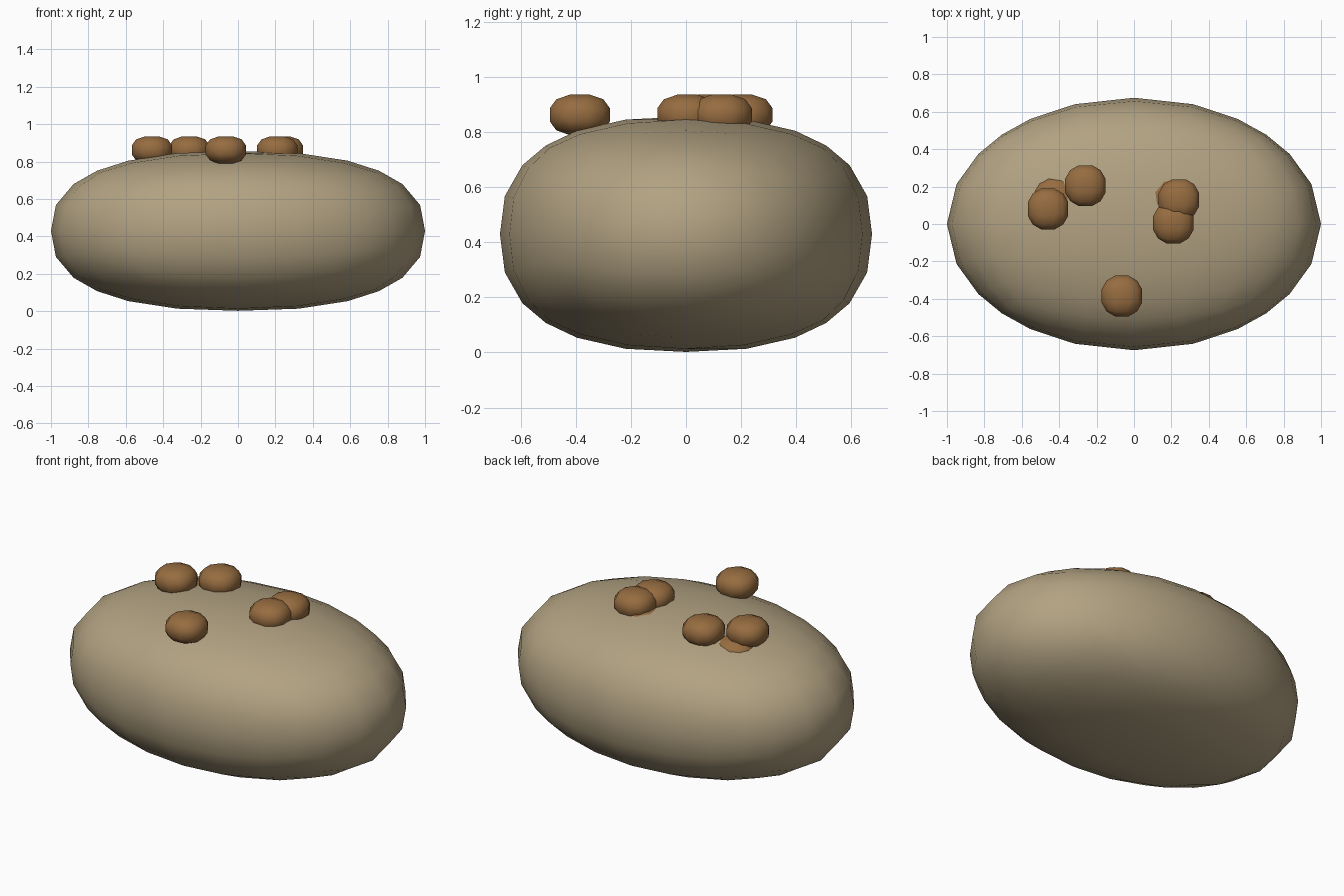
import bpy, bmesh
from mathutils import Vector

if "Cube" in bpy.data.objects:
    bpy.data.objects.remove(bpy.data.objects["Cube"])


def material(name, rgb):
    m = bpy.data.materials.new(name)
    m.diffuse_color = (*rgb, 1)
    m.use_nodes = True
    m.node_tree.nodes["Principled BSDF"].inputs["Base Color"].default_value = m.diffuse_color
    return m


SKIN = material("potato tan", (0.445, 0.361, 0.223))
BROWN = material("crumb brown", (0.305, 0.150, 0.051))


def cube_ball(name, centre, half, cuts, power, mat):
    """Gridded cube puffed into a ball with slightly squared side profile."""
    bm = bmesh.new()
    bmesh.ops.create_cube(bm, size=2)
    bmesh.ops.subdivide_edges(bm, edges=bm.edges[:], cuts=cuts, use_grid_fill=True)
    for v in bm.verts:
        d = v.co.normalized()
        ring = (d.x * d.x + d.y * d.y) ** 0.5
        v.co = d / (ring ** power + abs(d.z) ** power) ** (1 / power)
    # fit exactly to the wanted half sizes
    ext = [max(abs(v.co[i]) for v in bm.verts) for i in range(3)]
    for v in bm.verts:
        v.co = Vector([v.co[i] / ext[i] * half[i] for i in range(3)])
    me = bpy.data.meshes.new(name)
    bm.to_mesh(me)
    bm.free()
    me.materials.append(mat)
    for p in me.polygons:
        p.use_smooth = True
    ob = bpy.data.objects.new(name, me)
    ob.location = centre
    bpy.context.collection.objects.link(ob)
    return ob


# Main body
cube_ball("potato_body", (0, 0, 0.429), (1, 0.675, 0.427), 5, 2.45, SKIN)

# Crumbs resting on top
spots = [(-0.46, 0.08), (-0.26, 0.205), (0.24, 0.13), (0.21, 0.005), (-0.065, -0.385)]
for i, (x, y) in enumerate(spots):
    cube_ball(f"crumb_{i + 1}", (x, y, 0.862), (0.108, 0.109, 0.073), 2, 2.3, BROWN)

# Crumbs sunk almost flush with the skin
for i, (x, y, z) in enumerate([(-0.42, 0.14, 0.765), (0.195, 0.14, 0.782)]):
    cube_ball(f"sunk_crumb_{i + 1}", (x, y, z), (0.118, 0.109, 0.073), 2, 2.3, BROWN)
